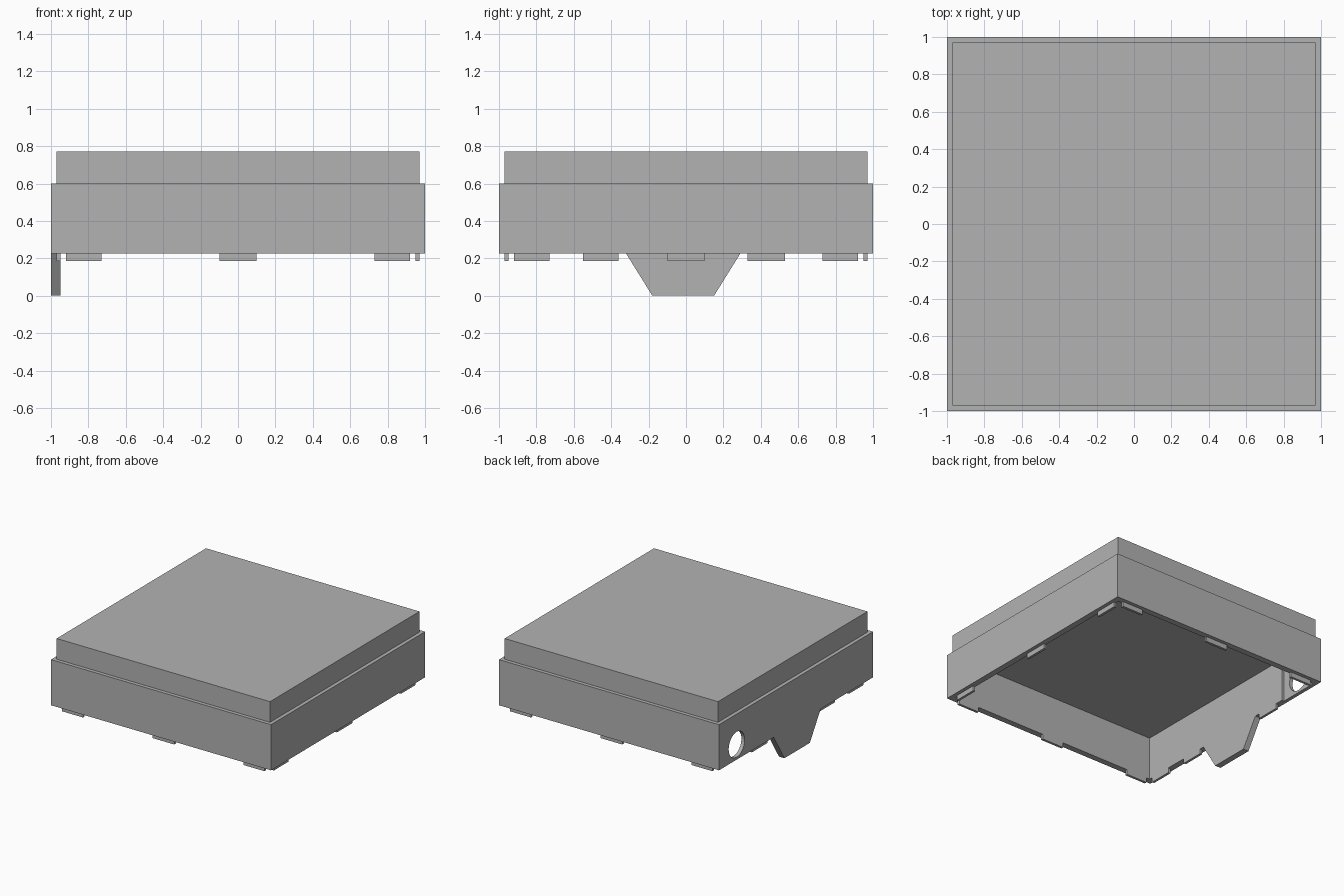
import bpy, bmesh, math
from mathutils import Matrix

cube = bpy.data.objects.get("Cube")
if cube:
    bpy.data.objects.remove(cube, do_unlink=True)

RIM, LEDGE, TOP, CEILING = 0.225, 0.6, 0.77, 0.58
INNER, STEP = 0.95, 0.97

grey = bpy.data.materials.new("plain grey")
grey.use_nodes = True
grey.diffuse_color = (0.45, 0.45, 0.45, 1)
grey.node_tree.nodes["Principled BSDF"].inputs["Base Color"].default_value = grey.diffuse_color


def make(name, bm):
    bmesh.ops.recalc_face_normals(bm, faces=bm.faces)
    mesh = bpy.data.meshes.new(name)
    bm.to_mesh(mesh)
    bm.free()
    mesh.materials.append(grey)
    obj = bpy.data.objects.new(name, mesh)
    bpy.context.collection.objects.link(obj)
    return obj


def box(name, x, y, z):
    bm = bmesh.new()
    size = [b - a for a, b in (x, y, z)]
    mid = [(a + b) / 2 for a, b in (x, y, z)]
    bmesh.ops.create_cube(bm, size=1, matrix=Matrix.Translation(mid) @ Matrix.Diagonal((*size, 1)))
    return make(name, bm)


def cut(target, cutter):
    cutter.hide_render = True
    mod = target.modifiers.new("cut", 'BOOLEAN')
    mod.operation, mod.solver, mod.object = 'DIFFERENCE', 'EXACT', cutter
    bpy.context.view_layer.objects.active = target
    bpy.ops.object.modifier_apply(modifier=mod.name)
    bpy.data.objects.remove(cutter, do_unlink=True)


# Hollow body, open below, with a thinned wall around the port
body = box("body", (-1, 1), (-1, 1), (RIM, LEDGE))
cut(body, box("cavity_cutter", (-INNER, INNER), (-INNER, INNER), (0, CEILING)))
cut(body, box("recess_cutter", (-STEP, -0.9), (0.6, 0.94), (0, CEILING - 0.001)))

# Round port through the side wall
bm = bmesh.new()
bmesh.ops.create_cone(bm, cap_ends=True, segments=32, radius1=0.104, radius2=0.104, depth=0.3,
                      matrix=Matrix.Translation((-1, 0.77, 0.35)) @ Matrix.Rotation(math.pi / 2, 4, 'Y'))
cut(body, make("port_cutter", bm))

# Raised block on top
box("top_block", (-STEP, STEP), (-STEP, STEP), (LEDGE, TOP))

# Tapered flap under one side
bm = bmesh.new()
outline = [(-0.32, RIM), (-0.18, 0), (0.15, 0), (0.29, RIM)]
face = bm.faces.new([bm.verts.new((-1, y, z)) for y, z in outline])
side = bmesh.ops.extrude_face_region(bm, geom=[face])["geom"]
bmesh.ops.translate(bm, vec=(1 - INNER, 0, 0), verts=[v for v in side if isinstance(v, bmesh.types.BMVert)])
make("side_flap", bm)

# Locating tabs below the rim
TAB_Z = (0.185, RIM)
EVEN = [(-0.92, -0.73), (-0.1, 0.1), (0.73, 0.92)]
BESIDE_FLAP = [(-0.92, -0.73), (-0.55, -0.36), (0.33, 0.53)]
for span in EVEN:
    box("front_tab", span, (-STEP, -INNER), TAB_Z)
    box("back_tab", span, (INNER, STEP), TAB_Z)
    box("left_tab", (INNER, STEP), span, TAB_Z)
for span in BESIDE_FLAP:
    box("right_tab", (-STEP, -INNER), span, TAB_Z)
